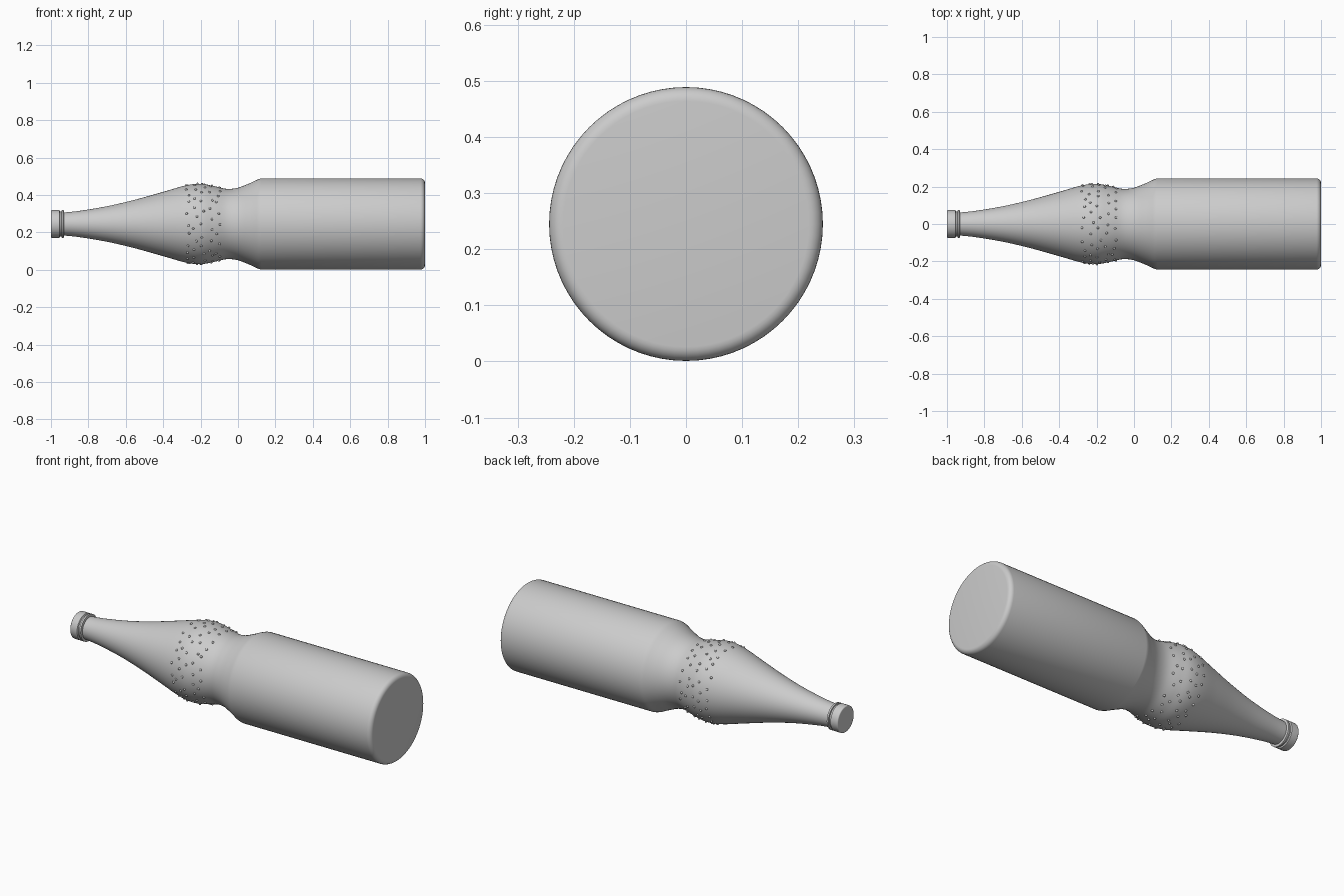
import bpy, bmesh, math, random
from mathutils import Matrix, Vector

if "Cube" in bpy.data.objects:
    bpy.data.objects.remove(bpy.data.objects["Cube"])

AXIS_Z = 0.245
SIDES = 72
random.seed(4)

grey = bpy.data.materials.new("plain grey")
grey.use_nodes = True
COLOUR = (0.6, 0.6, 0.6, 1)
grey.diffuse_color = COLOUR
grey.node_tree.nodes["Principled BSDF"].inputs["Base Color"].default_value = COLOUR


def finish(name, bm, angle=40):
    bmesh.ops.recalc_face_normals(bm, faces=bm.faces)
    mesh = bpy.data.meshes.new(name)
    bm.to_mesh(mesh)
    bm.free()
    mesh.materials.append(grey)
    obj = bpy.data.objects.new(name, mesh)
    bpy.context.collection.objects.link(obj)
    bpy.ops.object.select_all(action='DESELECT')
    obj.select_set(True)
    bpy.context.view_layer.objects.active = obj
    bpy.ops.object.shade_smooth_by_angle(angle=math.radians(angle))
    return obj


def lathe(name, profile):
    """Turn (x, radius) points around the long axis and close both ends."""
    bm = bmesh.new()
    rings = []
    for x, r in profile:
        angles = [2 * math.pi * i / SIDES for i in range(SIDES)]
        rings.append([bm.verts.new((x, r * math.cos(a), AXIS_Z + r * math.sin(a)))
                      for a in angles])
    for a, b in zip(rings, rings[1:]):
        for i in range(SIDES):
            j = (i + 1) % SIDES
            bm.faces.new((a[i], a[j], b[j], b[i]))
    bm.faces.new(rings[0])
    bm.faces.new(rings[-1])
    return finish(name, bm)


def smooth_curve(points, steps=5):
    """Catmull-Rom curve through the points."""
    pts = [Vector(p) for p in points]
    pts = [2 * pts[0] - pts[1]] + pts + [2 * pts[-1] - pts[-2]]
    out = []
    for p, q, r, s in zip(pts, pts[1:], pts[2:], pts[3:]):
        for k in range(steps):
            t = k / steps
            out.append((2 * q + (r - p) * t + (2 * p - 5 * q + 4 * r - s) * t ** 2
                        + (3 * q - p - 3 * r + s) * t ** 3) / 2)
    return out + [pts[-2]]


def round_edge(x, r, size, direction):
    """Quarter-round corner, running towards the end at x."""
    return [(x - direction * size * (1 - math.sin(a)), r - size * (1 - math.cos(a)))
            for a in (math.pi / 2 * k / 6 for k in range(7))]


# Neck, bulb and waist
shoulder = smooth_curve([(-0.95, 0.06), (-0.85, 0.07), (-0.7, 0.095), (-0.55, 0.13),
                         (-0.4, 0.172), (-0.28, 0.206), (-0.2, 0.215), (-0.13, 0.203),
                         (-0.06, 0.188), (0, 0.194), (0.06, 0.217), (0.11, 0.24)])

# Body with rounded base
lathe("bottle_body", [tuple(p) for p in shoulder] + [(0.125, 0.244)]
      + round_edge(1, 0.244, 0.025, 1))

# Cap and the ring below it
lathe("cap", list(reversed(round_edge(-1, 0.074, 0.006, -1)))
      + [(-0.955, 0.074), (-0.952, 0.067), (-0.942, 0.067)])
lathe("neck_ring", [(-0.944, 0.066), (-0.942, 0.074), (-0.932, 0.074), (-0.929, 0.06)])


def bulb_radius(x):
    for a, b in zip(shoulder, shoulder[1:]):
        if a.x <= x <= b.x:
            return a.y + (b.y - a.y) * (x - a.x) / (b.x - a.x)


# Small raised dots scattered around the bulb
bm = bmesh.new()
ROWS, COUNT = 5, 22
for row in range(ROWS):
    for i in range(COUNT):
        x = -0.27 + 0.165 * row / (ROWS - 1) + random.uniform(-0.012, 0.012)
        a = 2 * math.pi * (i + 0.5 * (row % 2) + random.uniform(-0.2, 0.2)) / COUNT
        r = bulb_radius(x)
        place = Matrix.Translation((x, r * math.cos(a), AXIS_Z + r * math.sin(a)))
        bmesh.ops.create_icosphere(bm, subdivisions=2, radius=0.0065, matrix=place)
finish("bulb_dots", bm, 60)
